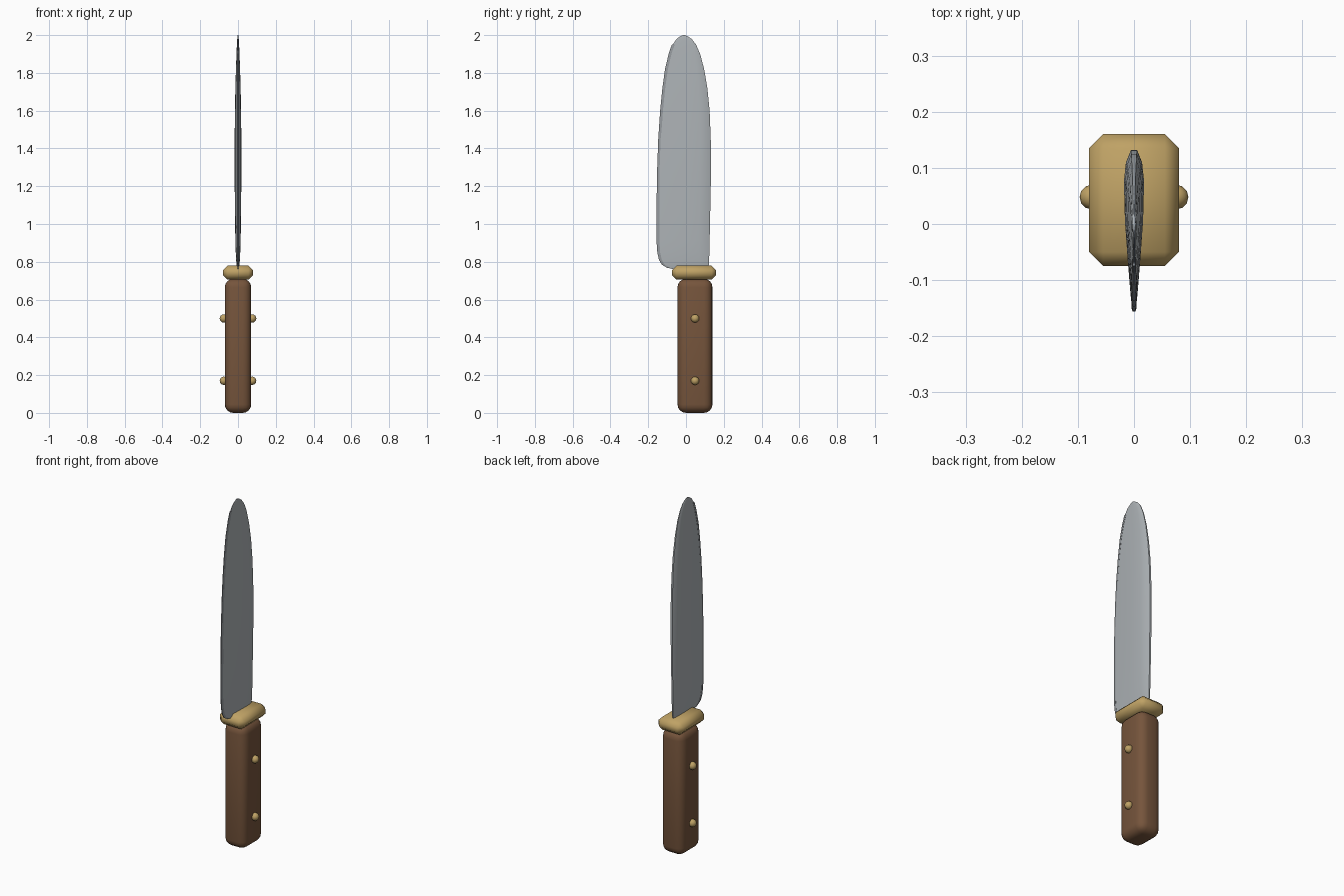
import bpy, bmesh, math

if "Cube" in bpy.data.objects:
    bpy.data.objects.remove(bpy.data.objects["Cube"])


def paint(obj, name, rgb):
    mat = bpy.data.materials.get(name) or bpy.data.materials.new(name)
    mat.diffuse_color = (*rgb, 1)
    mat.use_nodes = True
    mat.node_tree.nodes["Principled BSDF"].inputs["Base Color"].default_value = mat.diffuse_color
    obj.data.materials.append(mat)


def smooth(obj, angle=40):
    bpy.ops.object.select_all(action='DESELECT')
    obj.select_set(True)
    bpy.context.view_layer.objects.active = obj
    bpy.ops.object.shade_smooth_by_angle(angle=math.radians(angle))


def loft(name, rings):
    """Skin a stack of closed rings and cap both ends."""
    bm = bmesh.new()
    loops = [[bm.verts.new(p) for p in ring] for ring in rings]
    n = len(loops[0])
    for a, b in zip(loops, loops[1:]):
        for i in range(n):
            j = (i + 1) % n
            bm.faces.new((a[i], a[j], b[j], b[i]))
    bm.faces.new(loops[0])
    bm.faces.new(loops[-1])
    bmesh.ops.recalc_face_normals(bm, faces=bm.faces)
    mesh = bpy.data.meshes.new(name)
    bm.to_mesh(mesh)
    bm.free()
    obj = bpy.data.objects.new(name, mesh)
    bpy.context.collection.objects.link(obj)
    return obj


def section(z, y0, y1, half, profile):
    """Symmetric slice: profile holds (fraction along y, fraction of half width)."""
    right = [(half * t, y0 + (y1 - y0) * u, z) for u, t in profile]
    return right + [(-x, y, z) for x, y, z in reversed(right)]


def rounded_box(name, lo, hi, width, segments):
    bpy.ops.mesh.primitive_cube_add(size=1, location=[(a + b) / 2 for a, b in zip(lo, hi)])
    obj = bpy.context.object
    obj.name = name
    obj.scale = [b - a for a, b in zip(lo, hi)]
    bpy.ops.object.transform_apply(location=False, rotation=False, scale=True)
    mod = obj.modifiers.new("bevel", 'BEVEL')
    mod.width, mod.segments = width, segments
    bpy.ops.object.modifier_apply(modifier=mod.name)
    return obj


# Blade slices: height, cutting side, spine side, half thickness
slices = [
    (0.755, -0.050, 0.110, 0.003), (0.768, -0.095, 0.117, 0.006),
    (0.785, -0.123, 0.121, 0.008), (0.81, -0.138, 0.122, 0.010),
    (0.85, -0.147, 0.124, 0.012), (0.91, -0.151, 0.125, 0.014),
    (1.05, -0.151, 0.128, 0.016), (1.25, -0.149, 0.132, 0.018),
    (1.45, -0.142, 0.131, 0.018), (1.60, -0.132, 0.125, 0.016),
    (1.72, -0.120, 0.113, 0.014), (1.82, -0.106, 0.096, 0.011),
    (1.90, -0.087, 0.075, 0.008), (1.95, -0.070, 0.053, 0.006),
    (1.98, -0.050, 0.030, 0.004), (1.995, -0.028, 0.007, 0.003),
    (2.0, -0.015, -0.006, 0.002)]
airfoil = [(0, 0.2), (0.08, 0.34), (0.3, 0.62), (0.55, 0.9),
           (0.8, 1), (0.92, 0.8), (1, 0.3)]
blade = loft("blade", [section(*s, airfoil) for s in slices])
paint(blade, "steel", (0.42, 0.45, 0.47))
smooth(blade, 50)

# Thin strip along the cutting side
strip = [(0, 0.5), (0.35, 1), (1, 1)]
edge = loft("cutting_edge", [section(z, y - 0.005, y + 0.010, min(0.0045, h * 0.5), strip)
                             for z, y, _, h in slices[1:14]])
paint(edge, "edge_steel", (0.30, 0.32, 0.34))
smooth(edge)

# Guard and handle
guard = rounded_box("guard", (-0.08, -0.075, 0.705), (0.08, 0.16, 0.78), 0.025, 1)
paint(guard, "brass", (0.52, 0.36, 0.13))
smooth(guard, 60)
handle = rounded_box("handle", (-0.07, -0.045, 0.0), (0.07, 0.14, 0.71), 0.045, 4)
paint(handle, "wood", (0.18, 0.09, 0.045))
smooth(handle, 50)

# Rivets on both sides of the handle
for side, sx in (("left", -1), ("right", 1)):
    for level, z in (("lower", 0.17), ("upper", 0.5)):
        bpy.ops.mesh.primitive_uv_sphere_add(segments=12, ring_count=8, radius=0.022,
                                             location=(sx * 0.075, 0.048, z))
        rivet = bpy.context.object
        rivet.name = f"rivet_{side}_{level}"
        paint(rivet, "brass", (0.52, 0.36, 0.13))
        smooth(rivet, 60)
